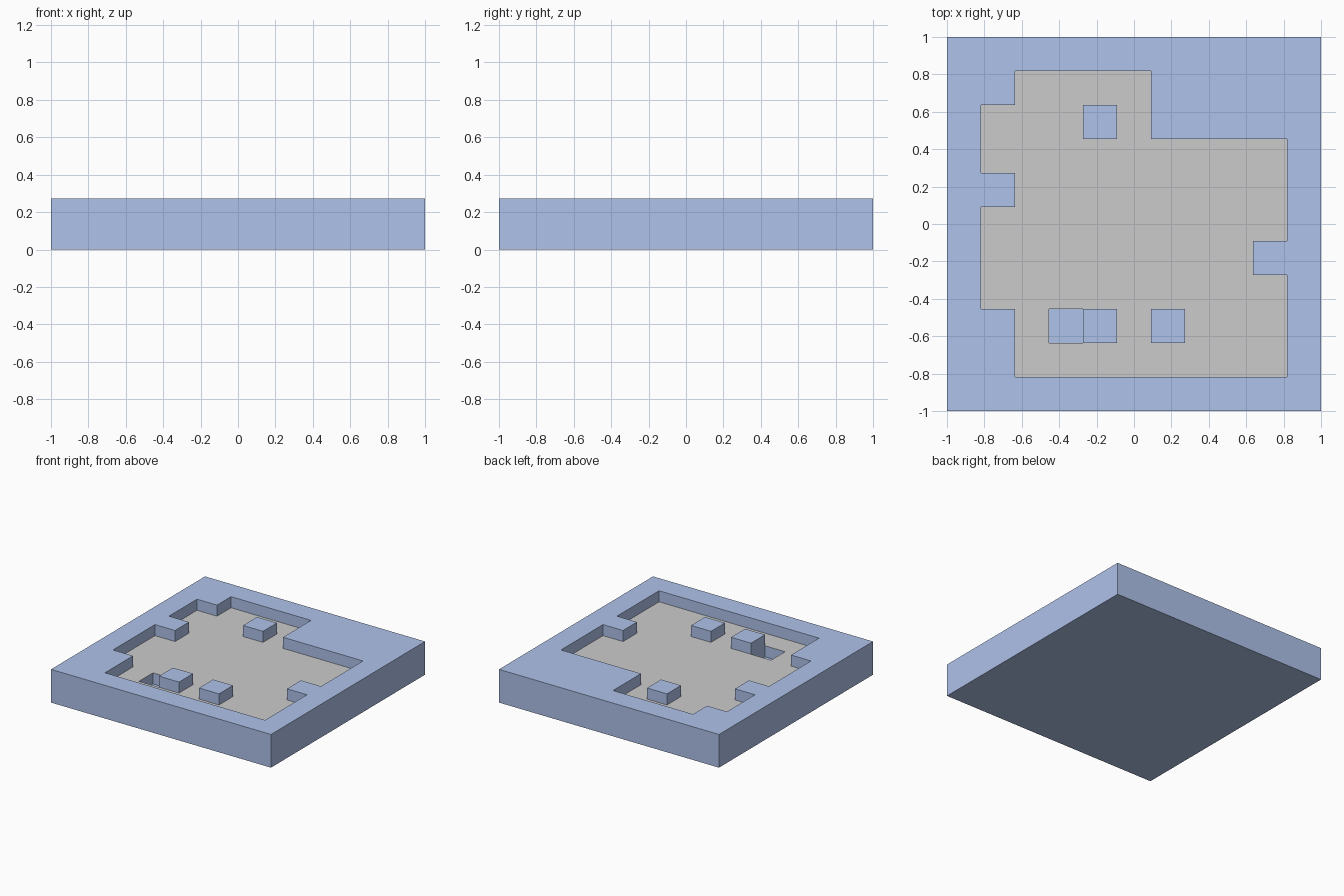
import bpy, bmesh

if "Cube" in bpy.data.objects:
    bpy.data.objects.remove(bpy.data.objects["Cube"])

# Room plan seen from above: # wall, . floor, o pit
PLAN = [
    "###########",
    "##....#####",
    "#...#.#####",
    "#.........#",
    "##........#",
    "#.........#",
    "#........##",
    "#.........#",
    "##.o#.#...#",
    "##........#",
    "###########",
]
N = len(PLAN)
C = 2 / N
HEIGHT = {"#": 1.5 * C, ".": C, "o": 0.5 * C}

blue = bpy.data.materials.new("blue_stone")
blue.diffuse_color = (0.43, 0.54, 0.82, 1)
blue.use_nodes = True
blue.node_tree.nodes["Principled BSDF"].inputs["Base Color"].default_value = blue.diffuse_color


def height(col, row):
    if 0 <= col < N and 0 <= row < N:
        return HEIGHT[PLAN[row][col]]
    return 0.0


def quad(bm, points):
    bm.faces.new([bm.verts.new(p) for p in points])


def cell_corners(col, row):
    x, y = -1 + col * C, 1 - row * C
    return [(x, y - C), (x + C, y - C), (x + C, y), (x, y)]


def finish(bm, name, material=None):
    bmesh.ops.remove_doubles(bm, verts=bm.verts, dist=1e-4)
    mesh = bpy.data.meshes.new(name)
    bm.to_mesh(mesh)
    bm.free()
    if material:
        mesh.materials.append(material)
    obj = bpy.data.objects.new(name, mesh)
    bpy.context.collection.objects.link(obj)


room, floor = bmesh.new(), bmesh.new()
# Neighbour across each side, in the order of the cell corners
SIDES = [(0, 1), (1, 0), (0, -1), (-1, 0)]

for row in range(N):
    for col in range(N):
        corners = cell_corners(col, row)
        h = height(col, row)
        # Walkable cells go to the grey floor, wall tops and the pit to the room
        top = floor if PLAN[row][col] == "." else room
        quad(top, [(x, y, h) for x, y in corners])
        # Underside
        quad(room, [(x, y, 0) for x, y in reversed(corners)])
        # Vertical faces down to any lower neighbour
        for i, (dc, dr) in enumerate(SIDES):
            low = height(col + dc, row + dr)
            if low < h:
                a, b = corners[i], corners[(i + 1) % 4]
                quad(room, [(*a, low), (*b, low), (*b, h), (*a, h)])

finish(room, "room_walls", blue)
finish(floor, "room_floor")
